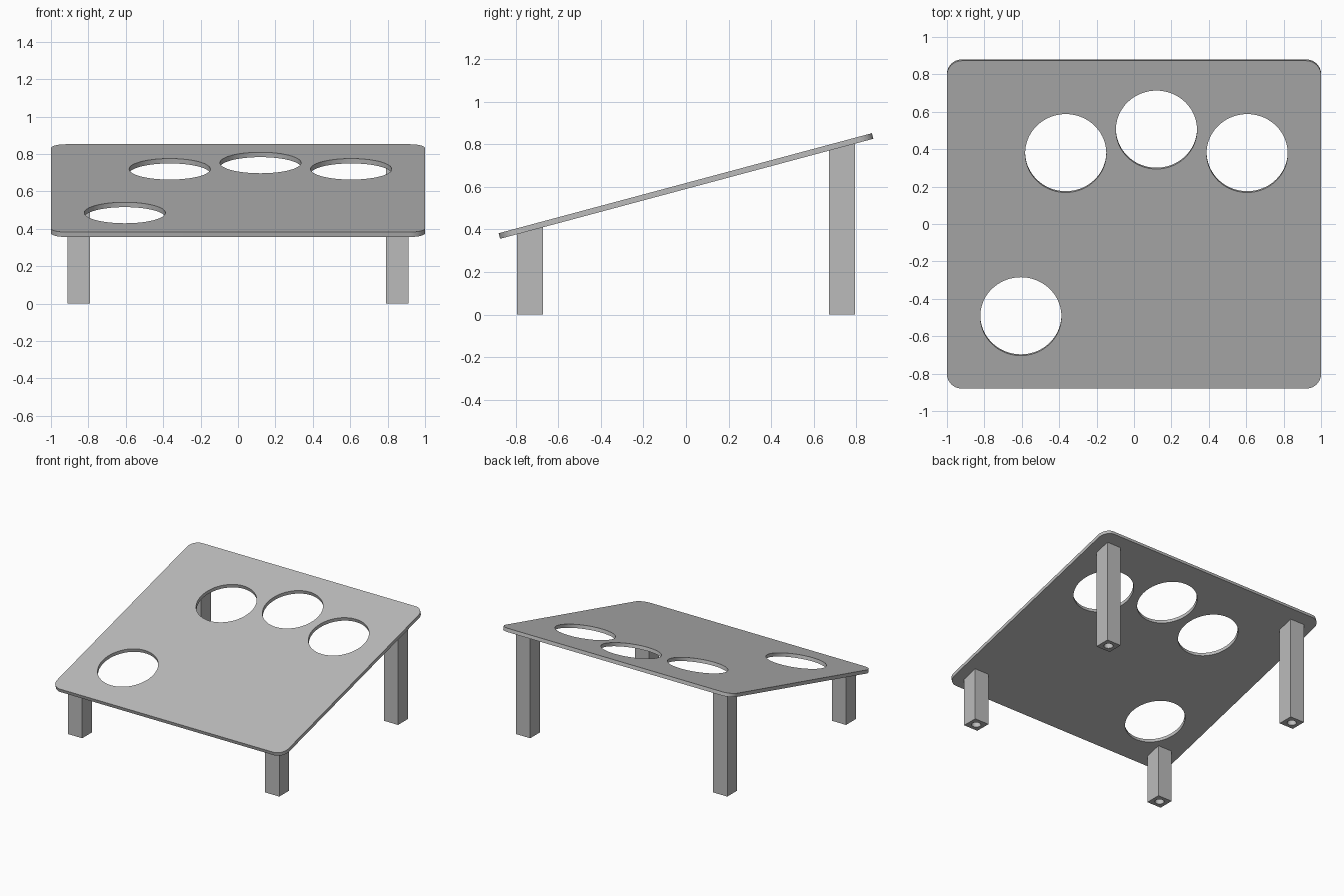
import bpy
import bmesh
import math
from mathutils import Matrix

if "Cube" in bpy.data.objects:
    bpy.data.objects.remove(bpy.data.objects["Cube"], do_unlink=True)

TILT = math.radians(15)
THICK = 0.027
LENGTH = 1.815
MID_Z = 0.604
HOLE_R = 0.217
LEG = 0.122

grey = bpy.data.materials.new("plain_grey")
grey.use_nodes = True
grey.diffuse_color = (0.5, 0.5, 0.5, 1)
grey.node_tree.nodes["Principled BSDF"].inputs["Base Color"].default_value = (0.5, 0.5, 0.5, 1)


def make_object(name, bm):
    mesh = bpy.data.meshes.new(name)
    bm.to_mesh(mesh)
    bm.free()
    mesh.materials.append(grey)
    obj = bpy.data.objects.new(name, mesh)
    bpy.context.collection.objects.link(obj)
    return obj


def box(size):
    bm = bmesh.new()
    bmesh.ops.create_cube(bm, size=1)
    bmesh.ops.scale(bm, vec=size, verts=bm.verts)
    return bm


def cylinders(name, places, radius, depth, segments):
    bm = bmesh.new()
    for place in places:
        bmesh.ops.create_cone(bm, cap_ends=True, segments=segments, radius1=radius,
                              radius2=radius, depth=depth,
                              matrix=Matrix.Translation(place))
    return make_object(name, bm)


def cut(obj, cutter):
    cutter.hide_render = True
    mod = obj.modifiers.new("cut", "BOOLEAN")
    mod.operation = "DIFFERENCE"
    mod.solver = "EXACT"
    mod.object = cutter
    bpy.ops.object.select_all(action="DESELECT")
    bpy.context.view_layer.objects.active = obj
    obj.select_set(True)
    bpy.ops.object.modifier_apply(modifier=mod.name)
    bpy.data.objects.remove(cutter, do_unlink=True)
    bpy.ops.object.shade_smooth_by_angle(angle=math.radians(30))


# Sloping top panel with rounded corners and four round openings
bm = box((2, LENGTH, THICK))
corners = [e for e in bm.edges if abs(e.verts[0].co.z - e.verts[1].co.z) > THICK / 2]
bmesh.ops.bevel(bm, geom=corners, offset=0.08, segments=10, profile=0.5, affect="EDGES")
panel = make_object("top_panel", bm)
openings = [(-0.365, 0.395, 0), (0.12, 0.525, 0), (0.605, 0.395, 0), (-0.605, -0.508, 0)]
cut(panel, cylinders("opening_cutter", openings, HOLE_R, 0.2, 72))
panel.location.z = MID_Z
panel.rotation_euler.x = TILT

# Square legs, cut to the slope on top and bored from below
for row, y in (("front", -0.732), ("back", 0.732)):
    for side, x in (("right", -0.851), ("left", 0.851)):
        bm = box((LEG, LEG, 1))
        bmesh.ops.translate(bm, vec=(x, y, 0.5), verts=bm.verts)
        for v in bm.verts:
            if v.co.z > 0.5:
                v.co.z = MID_Z + math.tan(TILT) * v.co.y - THICK / 2 / math.cos(TILT)
        leg = make_object(f"{row}_{side}_leg", bm)
        cut(leg, cylinders("bore_cutter", [(x, y, 0)], 0.033, 0.4, 32))
